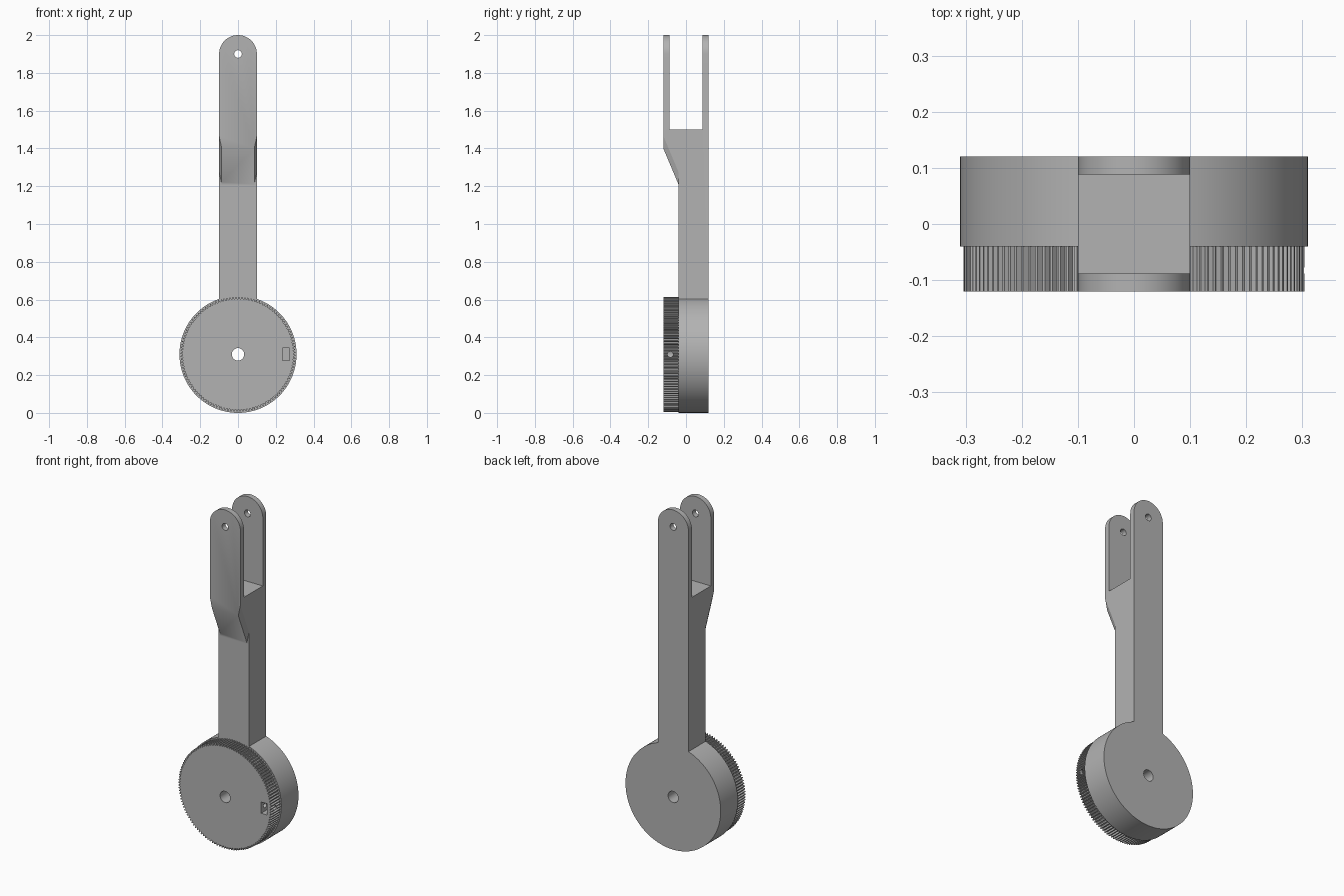
import bpy
import bmesh
from math import sin, cos, pi, radians
from mathutils import Vector, Matrix

if "Cube" in bpy.data.objects:
    bpy.data.objects.remove(bpy.data.objects["Cube"], do_unlink=True)

grey = bpy.data.materials.new("plain grey")
grey.use_nodes = True
colour = (0.45, 0.45, 0.45, 1)
grey.diffuse_color = colour
grey.node_tree.nodes["Principled BSDF"].inputs["Base Color"].default_value = colour

HUB_Z, HUB_R = 0.31, 0.31
ARM_W = 0.1
STEP_Y, FRONT_Y, BACK_Y = -0.04, -0.12, 0.12
PIN_Z = 1.9


def make_object(name, bm):
    bmesh.ops.recalc_face_normals(bm, faces=bm.faces)
    mesh = bpy.data.meshes.new(name)
    bm.to_mesh(mesh)
    bm.free()
    mesh.materials.append(grey)
    obj = bpy.data.objects.new(name, mesh)
    bpy.context.collection.objects.link(obj)
    return obj


def extrude(name, points, offset):
    """Solid made by sweeping a flat outline along an offset."""
    bm = bmesh.new()
    face = bm.faces.new([bm.verts.new(p) for p in points])
    swept = bmesh.ops.extrude_face_region(bm, geom=[face], use_keep_orig=True)
    verts = [v for v in swept["geom"] if isinstance(v, bmesh.types.BMVert)]
    bmesh.ops.translate(bm, vec=offset, verts=verts)
    return make_object(name, bm)


def hull(name, points):
    bm = bmesh.new()
    for p in points:
        bm.verts.new(p)
    bmesh.ops.convex_hull(bm, input=bm.verts)
    return make_object(name, bm)


def arc(radius, z, start, end, count, y):
    angles = [start + (end - start) * i / count for i in range(count + 1)]
    return [Vector((radius * cos(a), y, z + radius * sin(a))) for a in angles]


def rod(name, radius, start, end):
    start, end = Vector(start), Vector(end)
    axis = end - start
    turn = axis.to_track_quat('Z', 'Y').to_matrix().to_4x4()
    bm = bmesh.new()
    bmesh.ops.create_cone(bm, cap_ends=True, segments=32, radius1=radius,
                          radius2=radius, depth=axis.length,
                          matrix=Matrix.Translation((start + end) / 2) @ turn)
    return make_object(name, bm)


def combine(obj, tool, operation='DIFFERENCE'):
    tool.hide_render = True
    mod = obj.modifiers.new("shape", 'BOOLEAN')
    mod.operation, mod.object, mod.solver = operation, tool, 'EXACT'
    bpy.context.view_layer.objects.active = obj
    bpy.ops.object.modifier_apply(modifier=mod.name)
    bpy.data.objects.remove(tool, do_unlink=True)


def smooth(obj, angle):
    bpy.ops.object.select_all(action='DESELECT')
    obj.select_set(True)
    bpy.context.view_layer.objects.active = obj
    bpy.ops.object.shade_smooth_by_angle(angle=radians(angle))


# Forked arm and hub: front outline crossed with the side profile
neck = pi / 2 - 0.328
outline = arc(HUB_R, HUB_Z, pi - neck, 2 * pi + neck, 120, -0.3)
for p in (outline[0], outline[-1]):
    p.x = ARM_W if p.x > 0 else -ARM_W
outline += arc(ARM_W, PIN_Z, 0, pi, 40, -0.3)
body = extrude("forked_arm", outline, (0, 0.6, 0))

profile = [(BACK_Y, -0.1), (BACK_Y, 2.1), (0.088, 2.1), (0.088, 1.5),
           (-0.088, 1.5), (-0.088, 2.1), (FRONT_Y, 2.1), (FRONT_Y, 1.4),
           (STEP_Y, 1.21), (STEP_Y, -0.1)]
side = extrude("side_profile", [(-0.5, y, z) for y, z in profile], (1, 0, 0))
combine(body, side, 'INTERSECT')

# Chamfers beside the sloping step
for s in (-1, 1):
    rise = (1.4 - 1.21) / (STEP_Y - FRONT_Y)
    wedge = []
    for y in (STEP_Y, FRONT_Y - 0.02):
        z = 1.21 + rise * (STEP_Y - y)
        wedge += [(s * 0.085, y, z - 0.005), (s * 0.105, y, z - 0.005),
                  (s * 0.105, y, z + 0.09)]
    combine(body, hull("chamfer", wedge))

# Axle and fork pin holes
combine(body, rod("axle_hole", 0.033, (0, -0.3, HUB_Z), (0, 0.3, HUB_Z)))
combine(body, rod("pin_hole", 0.02, (0, -0.3, PIN_Z), (0, 0.3, PIN_Z)))
smooth(body, 25)

# Toothed wheel on the front of the hub
TEETH = 120
rim = []
for i in range(TEETH):
    for part, radius in ((0, 0.293), (0.3, 0.293), (0.5, 0.304), (0.8, 0.304)):
        a = 2 * pi * (i + part) / TEETH
        rim.append((radius * cos(a), FRONT_Y, HUB_Z + radius * sin(a)))
wheel = extrude("toothed_wheel", rim, (0, STEP_Y - FRONT_Y, 0))
combine(wheel, rod("axle_hole", 0.033, (0, -0.3, HUB_Z), (0, 0.3, HUB_Z)))

# Nut pocket and set screw hole
pocket = [(x, -0.2, HUB_Z + z) for x, z in
          ((0.235, -0.033), (0.272, -0.033), (0.272, 0.033), (0.235, 0.033))]
combine(wheel, extrude("nut_pocket", pocket, (0, 0.145, 0)))
combine(wheel, rod("screw_hole", 0.014, (0, -0.083, HUB_Z), (0.4, -0.083, HUB_Z)))
smooth(wheel, 20)
